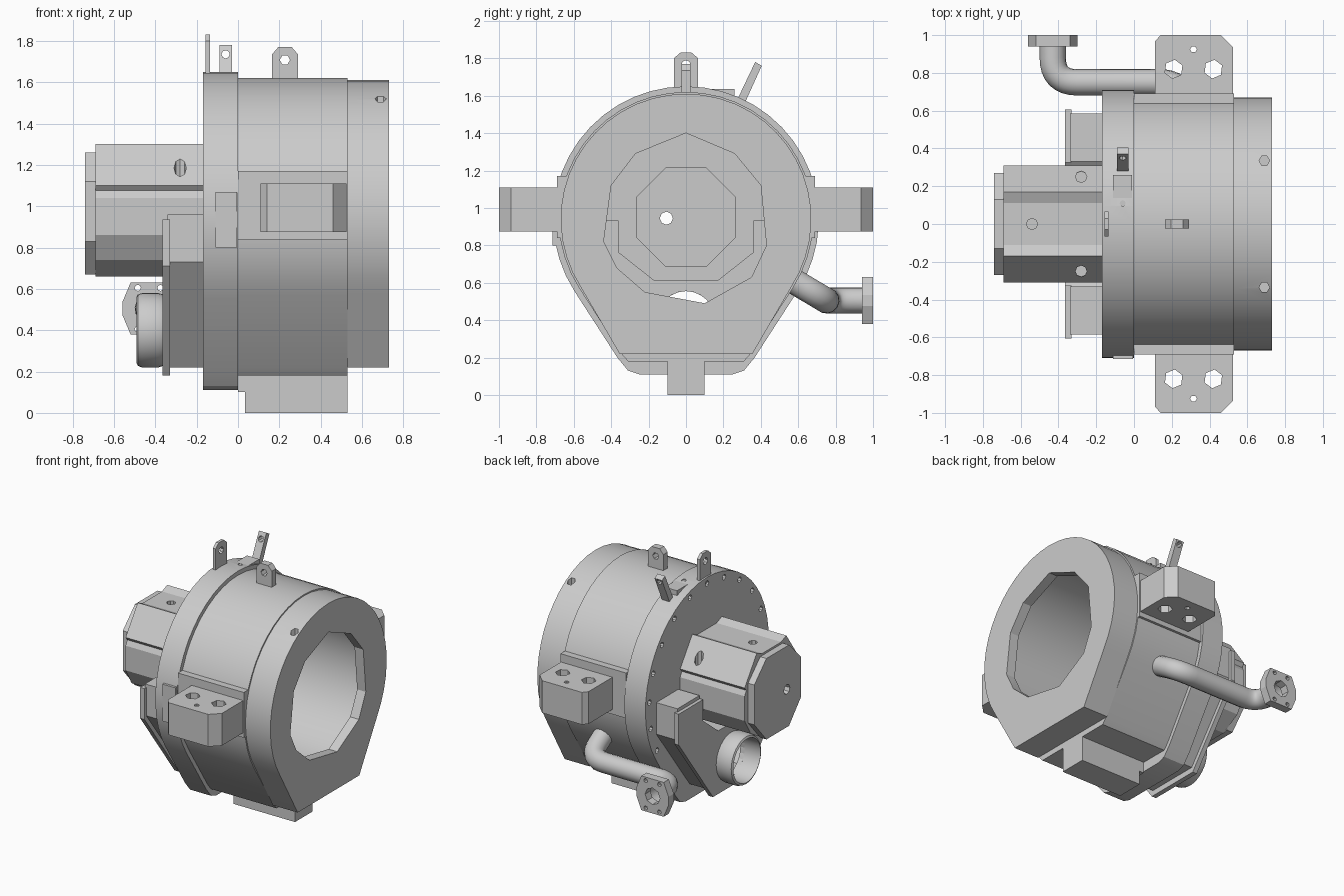
import bpy, bmesh, math
from mathutils import Vector

if "Cube" in bpy.data.objects:
    bpy.data.objects.remove(bpy.data.objects["Cube"])

CZ = 0.94  # height of the housing axis


def place(axis, u, v, t):
    return {'x': (t, u, v), 'y': (u, t, v), 'z': (u, v, t)}[axis]


def solids(name, parts):
    """One object from several prisms: (axis, 2D profile, start, end)."""
    bm = bmesh.new()
    for axis, pts, a, b in parts:
        lo = [bm.verts.new(place(axis, u, v, a)) for u, v in pts]
        hi = [bm.verts.new(place(axis, u, v, b)) for u, v in pts]
        n = len(pts)
        bm.faces.new(lo)
        bm.faces.new(hi[::-1])
        for i in range(n):
            bm.faces.new((lo[i], hi[i], hi[(i + 1) % n], lo[(i + 1) % n]))
    bmesh.ops.recalc_face_normals(bm, faces=bm.faces)
    me = bpy.data.meshes.new(name)
    bm.to_mesh(me)
    bm.free()
    ob = bpy.data.objects.new(name, me)
    bpy.context.collection.objects.link(ob)
    return ob


def prism(name, axis, pts, a, b):
    return solids(name, [(axis, pts, a, b)])


def ngon(u, v, r, n, turn=0.0):
    return [(u + r * math.cos(turn + 2 * math.pi * i / n),
             v + r * math.sin(turn + 2 * math.pi * i / n)) for i in range(n)]


def rect(u0, u1, v0, v1):
    return [(u0, v0), (u1, v0), (u1, v1), (u0, v1)]


def mirrored(half):
    """Close a profile given its right half, ordered along the outline."""
    return half + [(-u, v) for u, v in reversed(half) if abs(u) > 1e-6]


def bake(ob):
    me = bpy.data.meshes.new_from_object(
        ob.evaluated_get(bpy.context.evaluated_depsgraph_get()))
    ob.modifiers.clear()
    ob.data = me


def cut(ob, *groups):
    for parts in groups:
        cutter = solids("cutter", parts)
        cutter.hide_render = True
        m = ob.modifiers.new("cut", 'BOOLEAN')
        m.operation, m.solver, m.object = 'DIFFERENCE', 'EXACT', cutter
        bpy.context.view_layer.update()
        bake(ob)
        bpy.data.objects.remove(cutter)
    return ob


def smooth(ob, deg=25):
    bpy.ops.object.select_all(action='DESELECT')
    ob.select_set(True)
    bpy.context.view_layer.objects.active = ob
    bpy.ops.object.shade_smooth_by_angle(angle=math.radians(deg))


def housing(r, bottom, n=32):
    """Round top with sides running tangentially down to a narrow base."""
    a0, a1 = math.radians(-33), math.radians(213)
    arc = [(r * math.cos(a0 + (a1 - a0) * i / n),
            CZ + r * math.sin(a0 + (a1 - a0) * i / n)) for i in range(n + 1)]
    return arc + [(-u, v) for u, v in bottom] + bottom[::-1]


# Shared inner shapes
motor_bore = ngon(0, 0.95, 0.285, 8, math.pi / 8)
outlet = ngon(0, 0.40, 0.155, 24)
duct_void = mirrored([(0, 0.25), (0.19, 0.25), (0.55, 0.74), (0.55, 0.93),
                      (0.36, 0.93), (0.36, 0.76), (0.17, 0.61), (0, 0.61)])

# Front flange with bolt circle
flange = prism("flange", 'x',
               housing(0.71, [(0.367, 0.2), (0.31, 0.13), (0.25, 0.11)]), -0.17, 0.0)
bolts = [('x', ngon(0.665 * math.cos(a), CZ + 0.665 * math.sin(a), 0.02, 8), -0.2, -0.1)
         for a in [math.radians(-30 + 240 * i / 14) for i in range(15)]]
top_holes = [('z', ngon(-0.06, y, 0.016, 8), 1.55, 1.75) for y in (0.11, 0.18)]
cut(flange, [('x', ngon(0, CZ, 0.55, 32), -0.12, 0.1)],
    [('x', motor_bore, -0.3, 0.0)], [('x', duct_void, -0.3, 0.0)], bolts + top_holes)

# Main casing
body = prism("casing", 'x', housing(0.68, [(0.345, 0.22), (0.31, 0.18)]), 0.0, 0.53)
cut(body, [('x', ngon(0, CZ, 0.55, 32), -0.1, 0.6)])

# Rear ring with faceted opening
ring = prism("rear_ring", 'x', housing(0.67, [(0.355, 0.22)]), 0.53, 0.73)
opening = [(0, 1.4), (-0.27, 1.29), (-0.4, 1.12), (-0.44, 0.82), (-0.37, 0.68),
           (-0.22, 0.55), (0.1, 0.49), (0.35, 0.63), (0.43, 0.8), (0.4, 1.12), (0.26, 1.29)]
cut(ring, [('x', ngon(0, CZ, 0.55, 32), 0.5, 0.66)], [('x', opening, 0.6, 0.8)],
    [('z', ngon(0.69, y, 0.028, 6), 1.47, 1.7) for y in (-0.335, 0.335)])

# Side pads and drilled mounting blocks
for s, side in ((1, "back"), (-1, "front")):
    prism("side_pad_" + side, 'y', rect(0, 0.53, 0.84, 1.17), s * 0.61, s * 0.69)
    outline = [(0.11, 0.66), (0.11, 0.965), (0.14, 1.0), (0.46, 1.0), (0.525, 0.935), (0.525, 0.66)]
    block = prism("mount_block_" + side, 'z', [(x, s * y) for x, y in outline], 0.875, 1.11)
    cut(block, [('z', ngon(x, s * 0.82, r, 6, 0.4), 0.8, 1.2)
                for x, r in ((0.21, 0.05), (0.42, 0.05))]
        + [('z', ngon(0.315, s * 0.925, 0.018, 6), 0.8, 1.2)])
prism("flange_side_pad", 'y', rect(-0.11, -0.005, 0.8, 1.07), -0.715, -0.66)
prism("flange_top_pad", 'z', rect(-0.11, -0.01, 0.05, 0.26), 1.58, 1.635)

# Foot
prism("foot", 'y', [(0, 0.1), (0.035, 0.1), (0.035, 0), (0.53, 0), (0.53, 0.22),
                    (0, 0.22)], -0.1, 0.1)

# Lifting lugs
lug = prism("casing_lug", 'y', [(0.165, 1.58), (0.29, 1.58), (0.29, 1.735), (0.26, 1.77),
                                (0.195, 1.77), (0.165, 1.735)], -0.025, 0.025)
cut(lug, [('y', ngon(0.227, 1.708, 0.025, 6), -0.1, 0.1)])
plate = prism("flange_lug", 'x', [(-0.065, 1.6), (0.065, 1.6), (0.065, 1.8), (0.03, 1.83),
                                  (-0.03, 1.83), (-0.065, 1.8)], -0.157, -0.135)
cut(plate, [('x', ngon(0, 1.765, 0.025, 8), -0.3, 0)])
tilted = prism("tilted_lug", 'x', [(0.265, 1.56), (0.305, 1.54), (0.405, 1.76), (0.37, 1.78)],
               -0.09, -0.03)
cut(tilted, [('y', ngon(-0.06, 1.735, 0.02, 8), 0.2, 0.5)])

# Motor: eight-sided shell with raised corner pads, hollow inside
motor = prism("motor", 'x', mirrored(
    [(0.11, 1.275), (0.17, 1.3), (0.31, 1.10), (0.29, 1.075), (0.31, 1.04),
     (0.31, 0.86), (0.24, 0.74), (0.1, 0.66)]), -0.69, -0.17)
cut(motor, [('x', motor_bore, -0.8, -0.1)],
    [('z', ngon(-0.54, 0, 0.03, 8), 1.24, 1.4)]
    + [('z', ngon(-0.28, y, 0.03, 8), 1.12, 1.4) for y in (-0.25, 0.25)])
cap = prism("motor_cap", 'x', mirrored(
    [(0.13, 1.26), (0.27, 1.12), (0.27, 0.83), (0.13, 0.67)]), -0.74, -0.69)
cut(cap, [('x', ngon(-0.105, 0.945, 0.035, 8), -0.9, -0.6)])

# Forked exhaust duct with face plate, straddling the motor
duct = prism("duct", 'x', mirrored(
    [(0, 0.22), (0.2, 0.22), (0.585, 0.73), (0.585, 0.96), (0.33, 0.96),
     (0.33, 0.78), (0.15, 0.64), (0, 0.64)]), -0.34, -0.17)
cut(duct, [('x', duct_void, -0.4, -0.1)])
face = prism("duct_face", 'x', mirrored(
    [(0, 0.18), (0.21, 0.18), (0.605, 0.71), (0.605, 0.935), (0.325, 0.935),
     (0.325, 0.78), (0.15, 0.64), (0, 0.64)]), -0.365, -0.33)
cut(face, [('x', outlet, -0.5, -0.2)])


def lathe_tube(name, profile, n=32):
    """Closed ring around an x axis through z = 0.40; profile is (x, radius)."""
    bm = bmesh.new()
    loops = [[bm.verts.new((x, r * math.cos(2 * math.pi * i / n), 0.40 + r * math.sin(2 * math.pi * i / n)))
              for i in range(n)] for x, r in profile]
    for a, b in zip(loops, loops[1:] + loops[:1]):
        for i in range(n):
            bm.faces.new((a[i], a[(i + 1) % n], b[(i + 1) % n], b[i]))
    bmesh.ops.recalc_face_normals(bm, faces=bm.faces)
    me = bpy.data.meshes.new(name)
    bm.to_mesh(me)
    bm.free()
    ob = bpy.data.objects.new(name, me)
    bpy.context.collection.objects.link(ob)
    return ob


# Outlet tube with rounded rim
tube = lathe_tube("outlet_tube", [(-0.36, 0.172), (-0.385, 0.18), (-0.465, 0.18), (-0.485, 0.172),
                                  (-0.492, 0.158), (-0.48, 0.155), (-0.36, 0.155)])

# Side pipe: rounded polyline swept with a round section
corners = [Vector(p) for p in ((0.26, 0.54, 0.63), (0.26, 0.75, 0.505),
                               (-0.43, 0.75, 0.505), (-0.43, 0.96, 0.505))]
path = [corners[0]]
for p, c, q in zip(corners, corners[1:], corners[2:]):
    a, b = c + (p - c).normalized() * 0.13, c + (q - c).normalized() * 0.13
    path += [a * (1 - t) ** 2 + c * 2 * t * (1 - t) + b * t * t for t in [i / 8 for i in range(9)]]
path.append(corners[-1])
cu = bpy.data.curves.new("pipe_path", 'CURVE')
cu.dimensions, cu.bevel_depth, cu.bevel_resolution = '3D', 0.07, 5
sp = cu.splines.new('POLY')
sp.points.add(len(path) - 1)
for pt, co in zip(sp.points, path):
    pt.co = (*co, 1)
guide = bpy.data.objects.new("pipe_guide", cu)
bpy.context.collection.objects.link(guide)
bpy.context.view_layer.update()
pipe = bpy.data.objects.new("side_pipe", bpy.data.meshes.new_from_object(
    guide.evaluated_get(bpy.context.evaluated_depsgraph_get())))
bpy.context.collection.objects.link(pipe)
bpy.data.objects.remove(guide)

# Pipe flange with four bolt holes
pf = prism("pipe_flange", 'y', [(-0.43 + u, 0.505 + v) for u, v in mirrored(
    [(0.09, 0.125), (0.13, 0.03), (0.13, -0.03), (0.09, -0.125)])], 0.94, 1.0)
cut(pf, [('y', ngon(-0.43, 0.505, 0.06, 8), 0.9, 1.1)]
    + [('y', ngon(-0.43 + u, 0.505 + v, 0.015, 8), 0.9, 1.1)
       for u in (-0.055, 0.055) for v in (-0.1, 0.1)])

for ob in (flange, body, ring, tube):
    smooth(ob)
smooth(pipe, 50)
